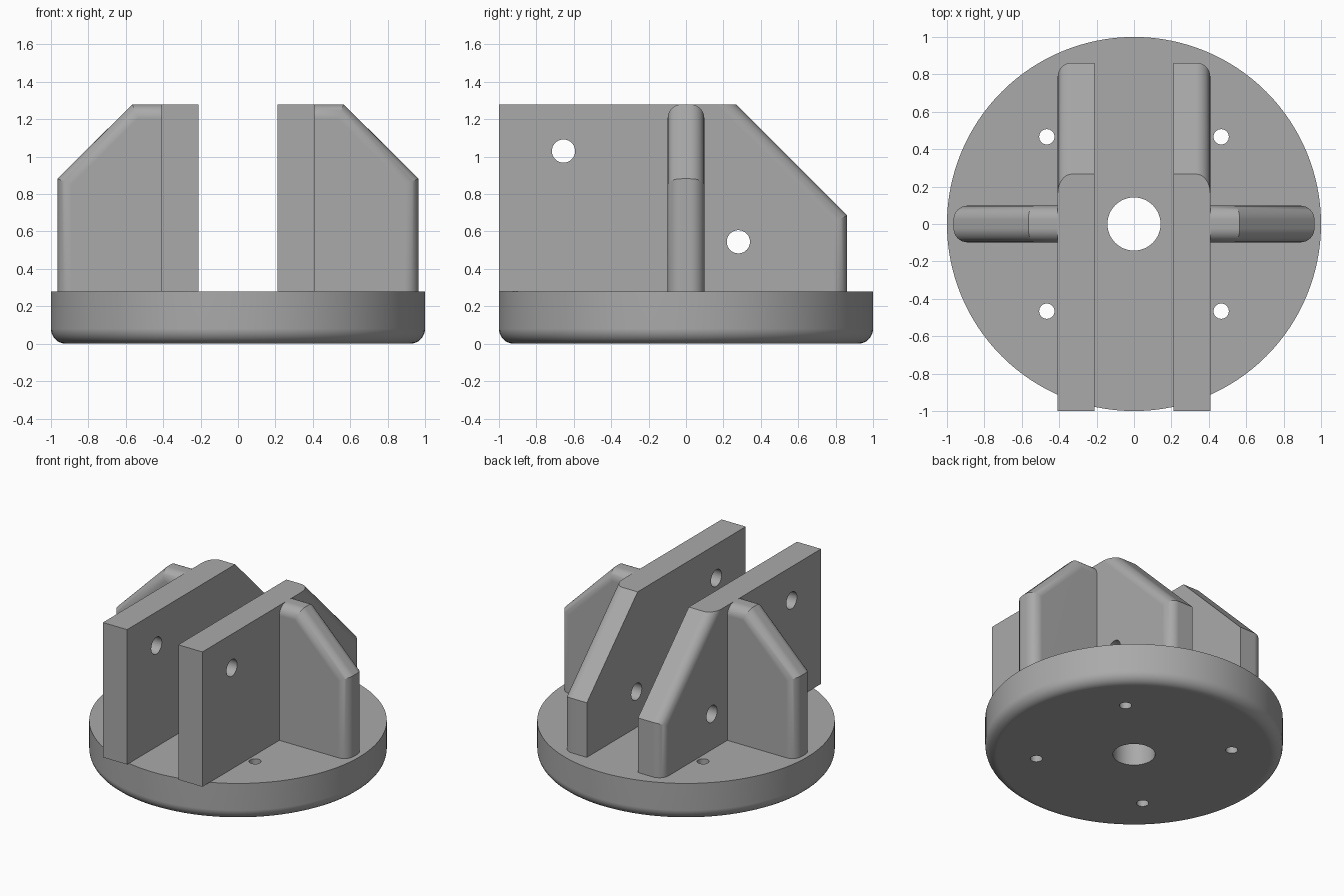
import bpy
import bmesh
import math
from mathutils import Matrix, Vector

cube = bpy.data.objects.get("Cube")
if cube:
    bpy.data.objects.remove(cube, do_unlink=True)

BASE_TOP = 0.28
TOP = 1.28
FILLET = 0.075

grey = bpy.data.materials.new("plain grey")
grey.use_nodes = True
colour = (0.4, 0.4, 0.4, 1)
grey.diffuse_color = colour
grey.node_tree.nodes["Principled BSDF"].inputs["Base Color"].default_value = colour


def add_object(name, bm):
    bmesh.ops.recalc_face_normals(bm, faces=bm.faces)
    mesh = bpy.data.meshes.new(name)
    bm.to_mesh(mesh)
    bm.free()
    mesh.materials.append(grey)
    obj = bpy.data.objects.new(name, mesh)
    bpy.context.collection.objects.link(obj)
    return obj


def cylinder(bm, radius, depth, centre, axis="Z", segments=48):
    turn = Matrix.Rotation(math.pi / 2, 4, "Y") if axis == "X" else Matrix()
    bmesh.ops.create_cone(bm, cap_ends=True, segments=segments, radius1=radius,
                          radius2=radius, depth=depth,
                          matrix=Matrix.Translation(centre) @ turn)


def extrude(points, offset):
    """Solid made by sweeping a planar outline along an offset."""
    bm = bmesh.new()
    face = bm.faces.new([bm.verts.new(p) for p in points])
    swept = bmesh.ops.extrude_face_region(bm, geom=[face], use_keep_orig=True)
    moved = [v for v in swept["geom"] if isinstance(v, bmesh.types.BMVert)]
    bmesh.ops.translate(bm, verts=moved, vec=Vector(offset))
    return bm


def round_edges(bm, rule, radius=FILLET, segments=8):
    edges = [e for e in bm.edges if rule(e.verts[0].co, e.verts[1].co)]
    bmesh.ops.bevel(bm, geom=edges, offset=radius, offset_type="OFFSET",
                    segments=segments, profile=0.5, affect="EDGES",
                    clamp_overlap=True)


def cut(obj, cutter_bm):
    cutter = add_object("hole_cutter", cutter_bm)
    cutter.hide_render = True
    mod = obj.modifiers.new("holes", "BOOLEAN")
    mod.operation = "DIFFERENCE"
    mod.solver = "EXACT"
    mod.object = cutter
    bpy.context.view_layer.objects.active = obj
    bpy.ops.object.modifier_apply(modifier=mod.name)
    bpy.data.objects.remove(cutter, do_unlink=True)


def finish(obj, mirror=False):
    bpy.ops.object.select_all(action="DESELECT")
    obj.select_set(True)
    bpy.context.view_layer.objects.active = obj
    bpy.ops.object.shade_smooth_by_angle(angle=math.radians(25))
    if mirror:
        mod = obj.modifiers.new("mirror", "MIRROR")
        mod.use_mirror_merge = False
    normals = obj.modifiers.new("normals", "WEIGHTED_NORMAL")
    normals.keep_sharp = True


# Round base with a filleted lower rim
bm = bmesh.new()
cylinder(bm, 1, BASE_TOP, (0, 0, BASE_TOP / 2), segments=128)
round_edges(bm, lambda a, b: max(a.z, b.z) < 0.01, 0.08)
base = add_object("round_base", bm)

# Centre bore and four bolt holes
holes = bmesh.new()
cylinder(holes, 0.142, 1, (0, 0, 0.1), segments=64)
for sx in (-1, 1):
    for sy in (-1, 1):
        cylinder(holes, 0.041, 1, (sx * 0.466, sy * 0.466, 0.1), segments=32)
cut(base, holes)
finish(base)

# Upright side plates, rounded on the outer rear edges
INNER, OUTER, BACK = 0.21, 0.408, 0.862
outline = [(-1, BASE_TOP), (BACK, BASE_TOP), (BACK, 0.685), (0.267, TOP), (-1, TOP)]
bm = extrude([(INNER, y, z) for y, z in outline], (OUTER - INNER, 0, 0))
round_edges(bm, lambda a, b: min(a.x, b.x) > OUTER - 0.01
            and min(a.y, b.y) > 0 and max(a.z, b.z) > 0.5)
plates = add_object("side_plates", bm)

# Pin holes through the plates
holes = bmesh.new()
for y, z in ((-0.655, 1.03), (0.28, 0.545)):
    cylinder(holes, 0.062, 1, (0.4, y, z), axis="X")
cut(plates, holes)
finish(plates, mirror=True)

# Bracing ribs, rounded along both sides of the outer edge
HALF, TIP = 0.098, 0.965
outline = [(OUTER, BASE_TOP), (TIP, BASE_TOP), (TIP, 0.882), (0.565, TOP), (OUTER, TOP)]
bm = extrude([(x, -HALF, z) for x, z in outline], (0, 2 * HALF, 0))
round_edges(bm, lambda a, b: abs(a.y - b.y) < 0.01
            and max(a.x, b.x) > OUTER + 0.01 and max(a.z, b.z) > 0.5)
ribs = add_object("bracing_ribs", bm)
finish(ribs, mirror=True)
